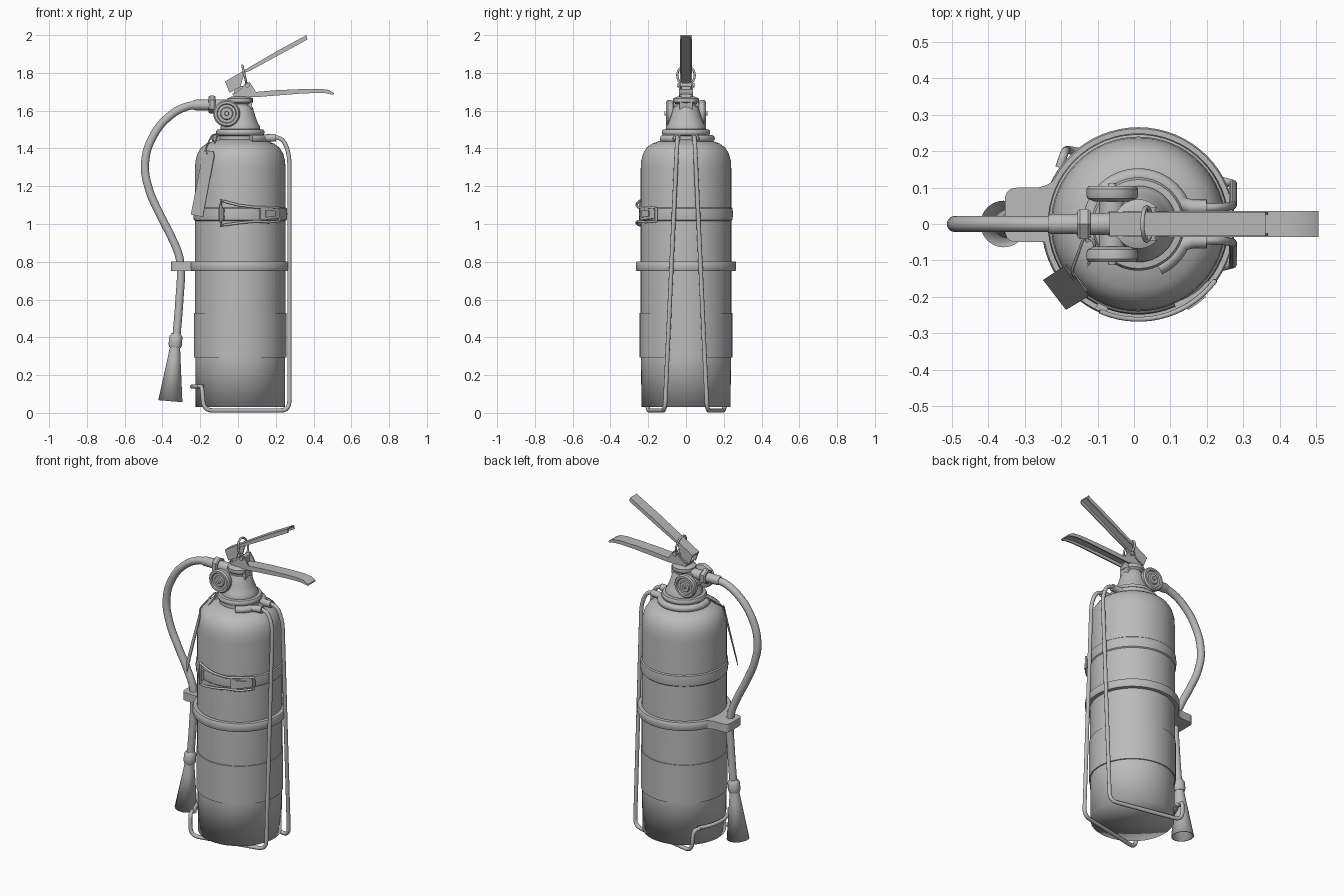
import bpy, bmesh, math
from mathutils import Vector

if "Cube" in bpy.data.objects:
    bpy.data.objects.remove(bpy.data.objects["Cube"])

grey = bpy.data.materials.new("mid_grey")
grey.diffuse_color = (0.5, 0.5, 0.5, 1)
grey.use_nodes = True
grey.node_tree.nodes["Principled BSDF"].inputs["Base Color"].default_value = grey.diffuse_color
CX = 0.012  # axis of the cylinder


def finish(ob, angle=35):
    ob.data.materials.clear()
    ob.data.materials.append(grey)
    bpy.ops.object.select_all(action='DESELECT')
    ob.select_set(True)
    bpy.context.view_layer.objects.active = ob
    bpy.ops.object.shade_smooth_by_angle(angle=math.radians(angle))
    return ob


def from_bm(name, bm, angle=35):
    bmesh.ops.remove_doubles(bm, verts=bm.verts, dist=1e-5)
    bmesh.ops.recalc_face_normals(bm, faces=bm.faces)
    me = bpy.data.meshes.new(name)
    bm.to_mesh(me)
    bm.free()
    ob = bpy.data.objects.new(name, me)
    bpy.context.collection.objects.link(ob)
    return finish(ob, angle)


def revolve(name, prof, origin=(CX, 0, 0), axis=(0, 0, 1), n=64, angle=35, closed=False):
    """Turn (radius, height) points round an axis."""
    q = Vector((0, 0, 1)).rotation_difference(Vector(axis))
    bm = bmesh.new()
    rings = []
    for r, h in prof:
        rings.append([bm.verts.new(Vector(origin) + q @ Vector(
            (r * math.cos(2 * math.pi * i / n), r * math.sin(2 * math.pi * i / n), h))) for i in range(n)])
    pairs = list(zip(rings, rings[1:])) + ([(rings[-1], rings[0])] if closed else [])
    for a, b in pairs:
        for i in range(n):
            j = (i + 1) % n
            bm.faces.new((a[i], a[j], b[j], b[i]))
    return from_bm(name, bm, angle)


def prism(name, pts, offset):
    """Extrude a flat outline by an offset vector."""
    bm = bmesh.new()
    f = bm.faces.new([bm.verts.new(p) for p in pts])
    ext = bmesh.ops.extrude_face_region(bm, geom=[f], use_keep_orig=True)
    bmesh.ops.translate(bm, vec=offset, verts=[v for v in ext['geom'] if isinstance(v, bmesh.types.BMVert)])
    return from_bm(name, bm)


def fillet(pts, f, closed=False):
    """Round the corners of a polyline."""
    pts = [Vector(p) for p in pts]
    out, n = [], len(pts)
    for i, p in enumerate(pts):
        if not closed and i in (0, n - 1):
            out.append(p)
            continue
        u, v = pts[i - 1] - p, pts[(i + 1) % n] - p
        a = p + u.normalized() * min(f, u.length * 0.49)
        b = p + v.normalized() * min(f, v.length * 0.49)
        for k in range(6):
            t = k / 5
            out.append(a * (1 - t) ** 2 + p * 2 * t * (1 - t) + b * t * t)
    return out


def tube(name, pts, r, closed=False, smooth=False, res=3):
    cu = bpy.data.curves.new(name, 'CURVE')
    cu.dimensions = '3D'
    cu.bevel_depth, cu.bevel_resolution, cu.use_fill_caps = r, res, True
    s = cu.splines.new('BEZIER' if smooth else 'POLY')
    if smooth:
        s.bezier_points.add(len(pts) - 1)
        for b, p in zip(s.bezier_points, pts):
            b.co = p
            b.handle_left_type = b.handle_right_type = 'AUTO'
    else:
        s.points.add(len(pts) - 1)
        for b, p in zip(s.points, pts):
            b.co = (*p, 1)
    s.use_cyclic_u = closed
    ob = bpy.data.objects.new(name, cu)
    bpy.context.collection.objects.link(ob)
    bpy.ops.object.select_all(action='DESELECT')
    ob.select_set(True)
    bpy.context.view_layer.objects.active = ob
    bpy.ops.object.convert(target='MESH')
    return finish(bpy.context.view_layer.objects.active, 50)


def polar(deg, r, z):
    a = math.radians(deg)
    return (CX + r * math.cos(a), r * math.sin(a), z)


def plate(name, a0, a1, lo, hi, r0, r1, n=8):
    """Curved block lying on the cylinder wall; lo and hi are z at both ends."""
    bm = bmesh.new()
    rows = []
    for i in range(n + 1):
        t = i / n
        a, l, h = a0 + (a1 - a0) * t, lo[0] + (lo[1] - lo[0]) * t, hi[0] + (hi[1] - hi[0]) * t
        rows.append([bm.verts.new(polar(a, r, z)) for r, z in ((r0, l), (r1, l), (r1, h), (r0, h))])
    for a, b in zip(rows, rows[1:]):
        for i in range(4):
            bm.faces.new((a[i], a[(i + 1) % 4], b[(i + 1) % 4], b[i]))
    bm.faces.new(rows[0])
    bm.faces.new(rows[-1])
    return from_bm(name, bm)


# Cylinder: base, label band, upper tank with shoulder
revolve("tank_base", [(0, .03), (.236, .03), (.238, .295)], angle=180)
revolve("label_band", [(.236, .292), (.245, .292), (.245, .53), (.236, .53)])
revolve("tank_upper", [(.236, .525), (.24, .525), (.24, 1.29), (.237, 1.335), (.226, 1.375), (.207, 1.405),
                       (.18, 1.425), (.14, 1.44), (.115, 1.447), (.115, 1.48)], angle=50)

# Neck collar and valve skirt
revolve("neck_collar", [(.11, 1.465), (.122, 1.47), (.128, 1.48), (.128, 1.49), (.122, 1.5), (.105, 1.502),
                        (.105, 1.515), (.095, 1.53), (.08, 1.57), (.068, 1.61), (.06, 1.625), (0, 1.625)])
revolve("valve_throat", [(.055, 1.6), (.055, 1.635), (.068, 1.645), (.068, 1.665), (.045, 1.675), (0, 1.675)], n=40)
prism("valve_block", [(-.07, -.035, 1.555), (.05, -.035, 1.555), (.075, -.035, 1.61), (.075, -.035, 1.66),
                      (-.03, -.035, 1.66), (-.07, -.035, 1.63)], (0, .07, 0))
prism("valve_stem", [(-.025, -.024, 1.65), (.07, -.024, 1.65), (.06, -.024, 1.73), (-.02, -.024, 1.73)], (0, .048, 0))

# Cross barrel with a gauge on each side
revolve("gauge_barrel", [(0, -.07), (.036, -.07), (.036, .07), (0, .07)], (-.06, 0, 1.585), (0, 1, 0), 32)
for s, side in ((-1, "front"), (1, "back")):
    revolve("gauge_" + side, [(0, .062), (.05, .062), (.068, .07), (.071, .08), (.071, .096), (.064, .105),
                              (.052, .105), (.048, .096), (.034, .096), (.03, .103), (.012, .103),
                              (.01, .113), (0, .113)], (-.06, 0, 1.585), (0, s, 0), 40)

# Hose coupling, nut, hose
revolve("hose_coupling", [(0, .05), (.03, .05), (.03, .155), (.028, .16), (.028, .225), (.024, .237), (0, .237)],
        (0, 0, 1.63), (-1, 0, 0), 32)
revolve("hose_nut", [(0, .12), (.042, .12), (.047, .126), (.047, .149), (.042, .155), (0, .155)],
        (0, 0, 1.632), (-1, 0, 0), 6, 20)
tube("hose", [(-.22, 0, 1.63), (-.27, 0, 1.622), (-.36, 0, 1.573), (-.452, 0, 1.46), (-.492, 0, 1.32),
              (-.473, 0, 1.19), (-.413, 0, 1.05), (-.352, 0, .93), (-.312, 0, .83), (-.303, 0, .76),
              (-.31, 0, .6), (-.326, 0, .4)], .022, smooth=True, res=5)

# Nozzle horn, open at the bottom
horn_axis = Vector((-.358, 0, .062)) - Vector((-.327, 0, .42))
L = horn_axis.length
revolve("horn_collar", [(0, 0), (.024, 0), (.034, .015), (.036, .06), (.03, .075), (0, .075)],
        (-.327, 0, .42), horn_axis, 32)
revolve("horn", [(.026, .065), (.034, .13), (.064, L), (.058, L), (.028, .13), (0, .1)],
        (-.327, 0, .42), horn_axis, 40, 180)

# Hose clip: ring and pad
revolve("clip_ring", [(.238, .752), (.262, .752), (.266, .758), (.266, .796), (.262, .802), (.238, .802)], closed=True)
prism("clip_pad", fillet([(-.2, -.05, .752), (-.355, -.05, .752), (-.355, .1, .752), (-.24, .1, .752),
                          (-.18, .16, .752)], .035, closed=True), (0, 0, .05))

# Strap with latch
revolve("strap", [(.238, 1.015), (.246, 1.022), (.249, 1.052), (.246, 1.083), (.238, 1.09)])
plate("latch_hinge", -117, -110, (1.02, 1.02), (1.085, 1.085), .24, .262)
plate("latch_buckle", -66, -39, (1.02, 1.03), (1.09, 1.08), .24, .266)
plate("latch_tongue", -60, -47, (1.035, 1.04), (1.075, 1.07), .26, .273)
keys = [(-113, 1.125), (-92, 1.1), (-72, 1.088), (-55, 1.09), (-37, 1.085),
        (-37, 1.015), (-55, 1.01), (-72, 1.015), (-92, 1.005), (-113, .992)]
loop = []
for (a, z), (b, y) in zip(keys, keys[1:] + keys[:1]):
    loop += [polar(a + (b - a) * t / 4, .262, z + (y - z) * t / 4) for t in range(4)]
tube("latch_wire", loop, .007, closed=True, res=2)

# Wire stand: two uprights, feet, and a stop arc behind the hose side
for s, side in ((-1, "front"), (1, "back")):
    tube("stand_wire_" + side, fillet([(.13, s * .045, 1.457), (.235, s * .045, 1.462), (.272, s * .05, 1.37),
         (.272, s * .112, .0125), (-.182, s * .205, .0125), (-.19, s * .2, .14),
         (-.205, s * .155, .14)], .05), .0115)
tube("stand_stop_arc", [polar(a, .255, .14) for a in range(142, 219, 4)], .0115)

# Thick sleeves hooked round the neck
tube("neck_hook_front", [polar(a, .132, 1.452) for a in range(-65, -24, 5)] + [(.16, -.046, 1.455), (.2, -.046, 1.457)], .021)
tube("neck_hook_back", [polar(a, .132, 1.452) for a in range(200, 24, -5)] + [(.16, .046, 1.455), (.2, .046, 1.457)], .021)

# Hanging tag on its thin tie
prism("tag", [(-.178, -.118, 1.39), (-.187, -.112, 1.37), (-.25, -.154, 1.05), (-.187, -.236, 1.038),
              (-.127, -.2, 1.36), (-.132, -.185, 1.385)], (.003, .002, 0))
tube("tag_tie", fillet([(-.16, -.152, 1.355), (-.172, -.13, 1.4), (-.135, -.03, 1.475), (-.105, -.05, 1.475),
                        (-.135, -.14, 1.4)], .02, closed=True), .004, closed=True, res=2)


# Levers: open channels made from a top plate and two side flanges
def channel(name, top, low, half, t=.008):
    down = [(x, z - t) for x, z in reversed(top)]
    prism(name + "_top", [(x, -half, z) for x, z in top + down], (0, 2 * half, 0))
    for y, side in ((-half, "front"), (half - t, "back")):
        prism(name + "_flange_" + side, [(x, y, z) for x, z in top + low], (0, t, 0))


channel("squeeze_lever", [(-.068, 1.755), (.03, 1.812), (.2, 1.912), (.362, 2.0)],
        [(.368, 1.977), (.2, 1.885), (.07, 1.815), (.035, 1.8), (.012, 1.725), (-.045, 1.695)], .033)
channel("carry_handle", [(-.03, 1.692), (.08, 1.698), (.2, 1.708), (.33, 1.714), (.43, 1.716), (.48, 1.71), (.507, 1.694)],
        [(.503, 1.684), (.47, 1.692), (.42, 1.694), (.33, 1.69), (.2, 1.68), (.1, 1.672), (-.02, 1.67)], .036)
for y, side in ((-.036, "front"), (.028, "back")):
    prism("handle_ear_" + side, [(-.025, y, 1.685), (.02, y, 1.72), (.04, y, 1.75), (.062, y, 1.75), (.08, y, 1.725),
                                 (.1, y, 1.69)], (0, .008, 0))
revolve("lever_pivot", [(0, -.045), (.012, -.045), (.012, .045), (0, .045)], (.05, 0, 1.735), (0, 1, 0), 16)

# Pull ring through the lever
tube("pull_ring", [(.035 - .012 * math.sin(a), .046 * math.cos(a), 1.787 + .052 * math.sin(a))
                   for a in [2 * math.pi * i / 32 for i in range(32)]], .006, closed=True, res=2)
